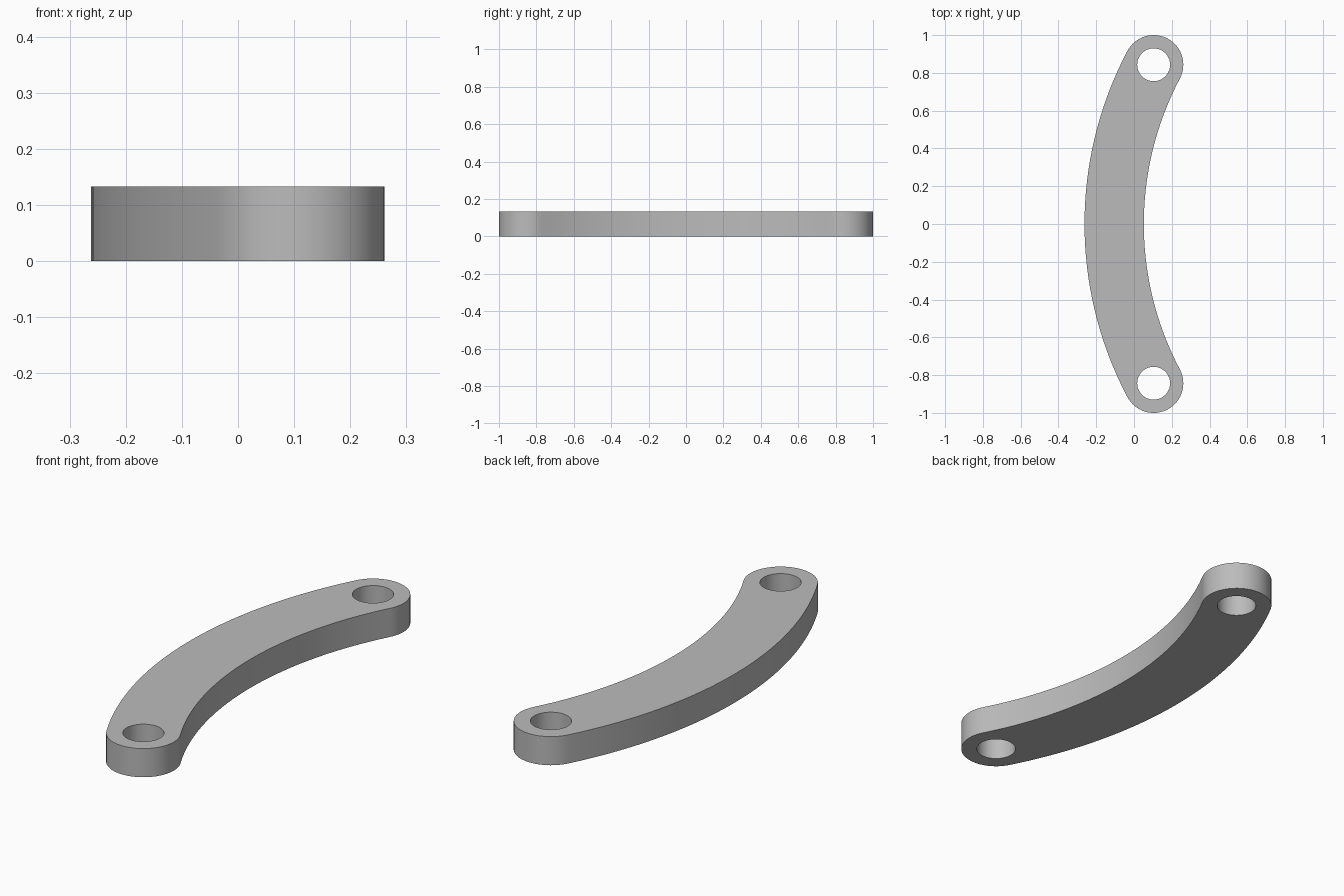
import bpy
import bmesh
from math import atan2, cos, sin, pi, hypot, radians

cube = bpy.data.objects.get("Cube")
if cube:
    bpy.data.objects.remove(cube, do_unlink=True)

HEIGHT = 0.133
HOLE_X, HOLE_Y = 0.104, 0.843
END_R, HOLE_R = 0.157, 0.087
MID_X = -0.105                      # centreline at the middle of the link

# Centreline arc through both holes and the middle point
sag = HOLE_X - MID_X
bend_r = (HOLE_Y ** 2 + sag ** 2) / (2 * sag)
bend_x = MID_X + bend_r
half = atan2(HOLE_Y, bend_x - HOLE_X)


def arc(cx, cy, r, start, end, steps):
    angles = [start + (end - start) * i / steps for i in range(steps + 1)]
    return [(cx + r * cos(a), cy + r * sin(a)) for a in angles]


# Outline: outer bend, lower round end, inner bend, upper round end
outline = (
    arc(bend_x, 0, bend_r + END_R, pi - half, pi + half, 48)[:-1]
    + arc(HOLE_X, -HOLE_Y, END_R, pi + half, 2 * pi + half, 32)[:-1]
    + arc(bend_x, 0, bend_r - END_R, pi + half, pi - half, 48)[:-1]
    + arc(HOLE_X, HOLE_Y, END_R, -half, pi - half, 32)[:-1]
)
holes = [arc(HOLE_X, y, HOLE_R, 0, 2 * pi, 48)[:-1] for y in (-HOLE_Y, HOLE_Y)]

# Fill the outline around the holes and raise it to full thickness
bm = bmesh.new()
edges = []
for loop in [outline] + holes:
    verts = [bm.verts.new((x, y, 0)) for x, y in loop]
    edges += [bm.edges.new((v, verts[i - 1])) for i, v in enumerate(verts)]
bmesh.ops.triangle_fill(bm, edges=edges, use_beauty=True, use_dissolve=False)
top = bmesh.ops.extrude_face_region(bm, geom=bm.faces[:])["geom"]
top_verts = [g for g in top if isinstance(g, bmesh.types.BMVert)]
bmesh.ops.translate(bm, verts=top_verts, vec=(0, 0, HEIGHT))
bmesh.ops.recalc_face_normals(bm, faces=bm.faces[:])

mesh = bpy.data.meshes.new("curved_link")
bm.to_mesh(mesh)
bm.free()
link = bpy.data.objects.new("curved_link", mesh)
bpy.context.collection.objects.link(link)

# Plain grey material
grey = bpy.data.materials.new("grey")
grey.use_nodes = True
colour = (0.5, 0.5, 0.5, 1)
grey.diffuse_color = colour
grey.node_tree.nodes["Principled BSDF"].inputs["Base Color"].default_value = colour
mesh.materials.append(grey)

# Smooth curved walls with sharp rims
bpy.ops.object.select_all(action='DESELECT')
link.select_set(True)
bpy.context.view_layer.objects.active = link
bpy.ops.object.shade_smooth_by_angle(angle=radians(30))
